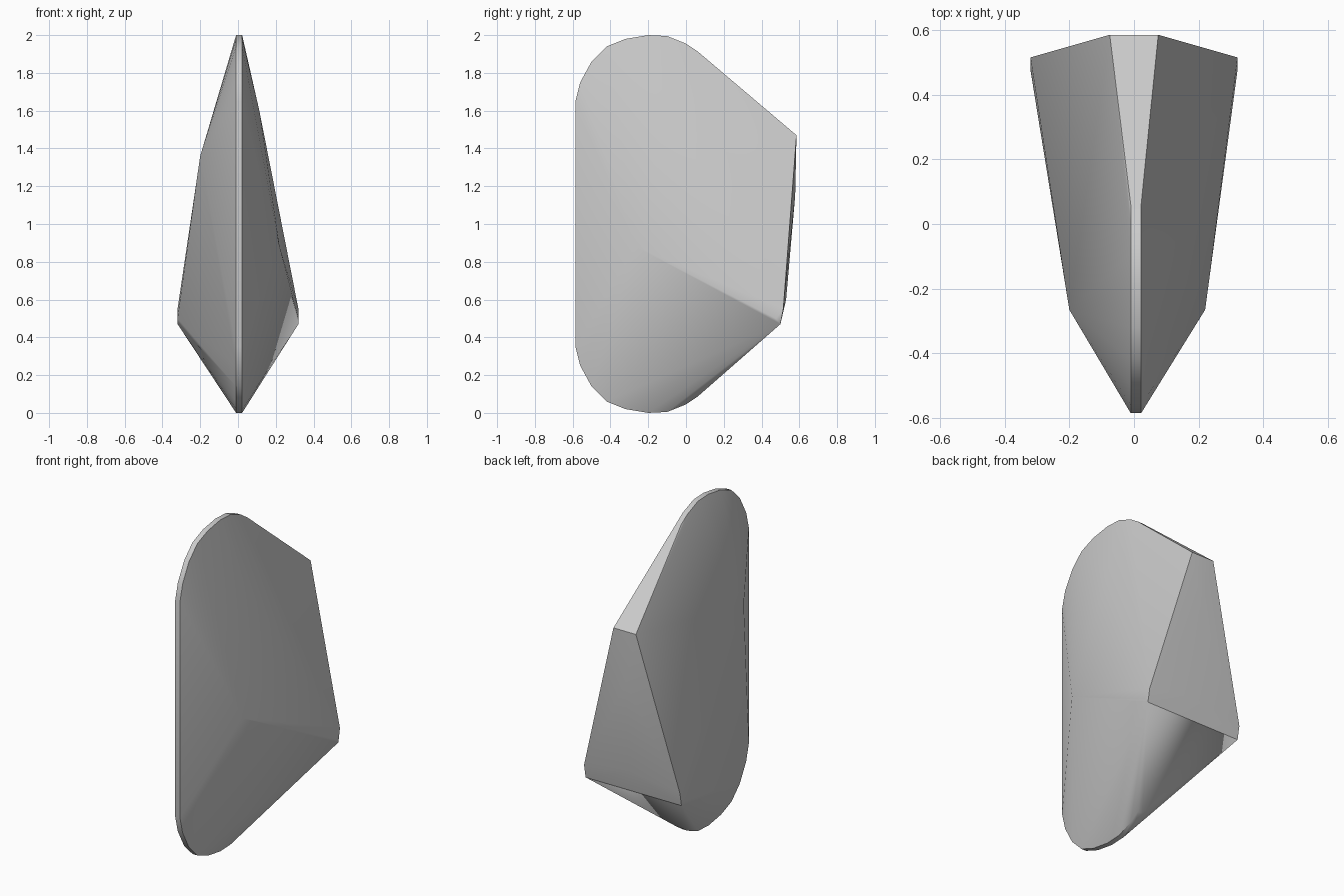
import bpy
import bmesh
from math import radians

cube = bpy.data.objects.get("Cube")
if cube:
    bpy.data.objects.remove(cube, do_unlink=True)

# Plain grey stone
grey = bpy.data.materials.new("stone_grey")
grey.use_nodes = True
colour = (0.6, 0.6, 0.6, 1.0)
grey.diffuse_color = colour
grey.node_tree.nodes["Principled BSDF"].inputs["Base Color"].default_value = colour

# Rounded rim: upper arc as (y, z), repeated upside down for the lower arc
rim = [(-0.585, 1.65), (-0.56, 1.75), (-0.5, 1.86), (-0.42, 1.94),
       (-0.32, 1.98), (-0.2, 2.0), (-0.1, 1.995), (0.0, 1.955), (0.06, 1.915)]
points = []
for y, z in rim:
    for x in (-0.01, 0.022):
        points += [(x, y, z), (x, y, 2 - z)]

# Back corners, mirrored across the middle
for side in (-1, 1):
    points += [(side * 0.075, 0.585, 1.47), (side * 0.075, 0.58, 1.43),
               (side * 0.32, 0.515, 0.55), (side * 0.32, 0.5, 0.47),
               (side * 0.32, 0.475, 0.5)]

# Gentle bulge of the back face
points += [(0, 0.578, 1.15), (0, 0.53, 0.6)]

# Ridge points, differing on the two flanks
points += [(-0.2, -0.265, 1.36), (0.22, -0.265, 0.88), (0.113, -0.1, 1.6)]

# Wrap the points in one faceted shell
bm = bmesh.new()
for p in points:
    bm.verts.new(p)
hull = bmesh.ops.convex_hull(bm, input=bm.verts)
spare = {v for v in hull["geom_interior"] + hull["geom_unused"]
         if isinstance(v, bmesh.types.BMVert)}
bmesh.ops.delete(bm, geom=list(spare), context="VERTS")
bmesh.ops.dissolve_limit(bm, angle_limit=radians(1), verts=bm.verts, edges=bm.edges)
bmesh.ops.recalc_face_normals(bm, faces=bm.faces)

mesh = bpy.data.meshes.new("stone")
bm.to_mesh(mesh)
bm.free()
mesh.materials.append(grey)
stone = bpy.data.objects.new("stone", mesh)
bpy.context.collection.objects.link(stone)

# Soft shading with crisp edges
bpy.ops.object.select_all(action="DESELECT")
stone.select_set(True)
bpy.context.view_layer.objects.active = stone
bpy.ops.object.shade_smooth_by_angle(angle=radians(30))
